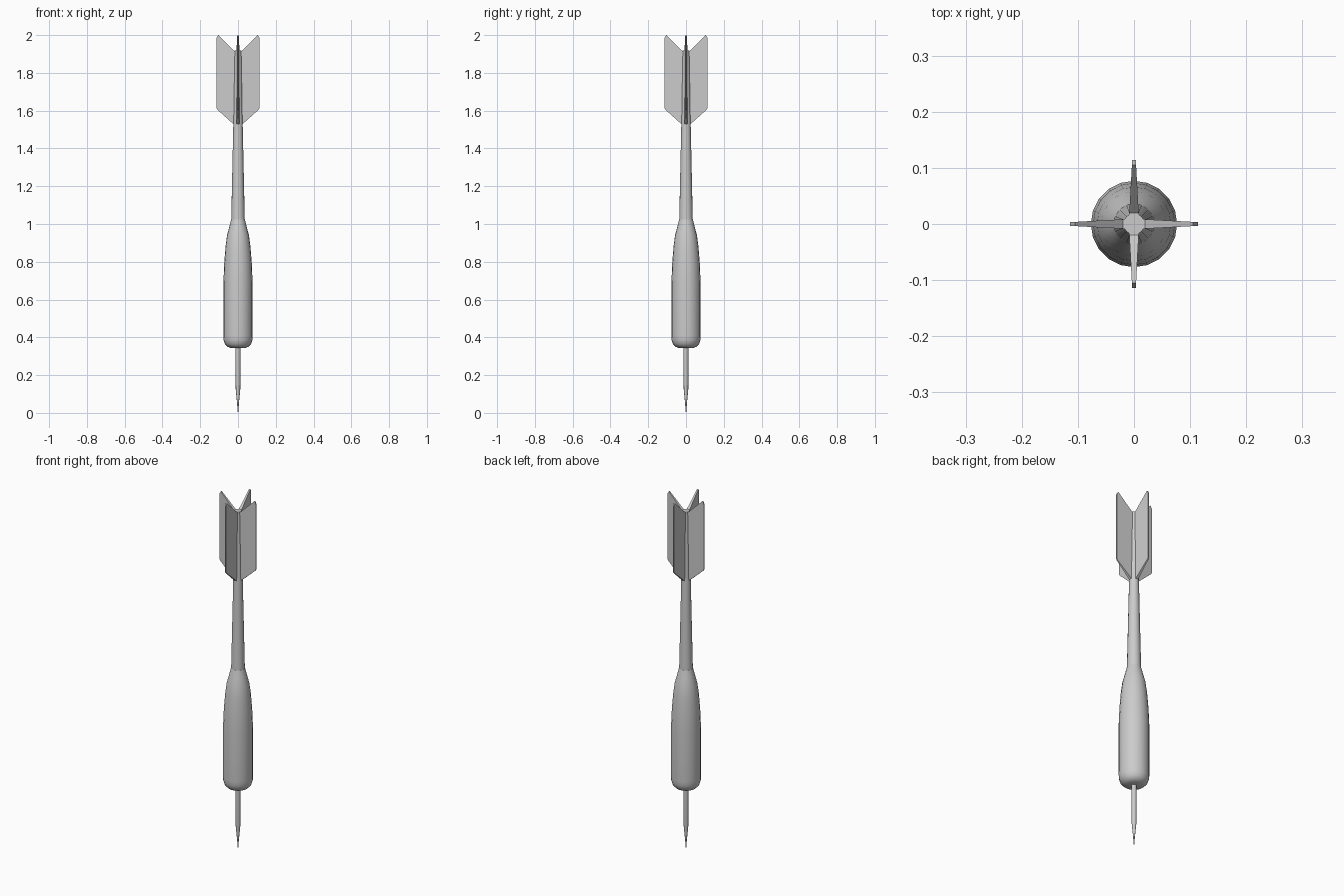
import bpy, bmesh
from math import cos, sin, pi, radians

if "Cube" in bpy.data.objects:
    bpy.data.objects.remove(bpy.data.objects["Cube"])


def finish(name, bm, angle):
    bmesh.ops.recalc_face_normals(bm, faces=bm.faces)
    mesh = bpy.data.meshes.new(name)
    bm.to_mesh(mesh)
    bm.free()
    ob = bpy.data.objects.new(name, mesh)
    bpy.context.collection.objects.link(ob)
    bpy.ops.object.select_all(action='DESELECT')
    bpy.context.view_layer.objects.active = ob
    ob.select_set(True)
    bpy.ops.object.shade_smooth_by_angle(angle=radians(angle))
    return ob


def lathe(name, profile, sides):
    """Closed round part from (radius, height) points."""
    bm = bmesh.new()
    rings = [[bm.verts.new((r * cos(2 * pi * i / sides), r * sin(2 * pi * i / sides), z))
              for i in range(sides)] for r, z in profile]
    for a, b in zip(rings, rings[1:]):
        for i in range(sides):
            j = (i + 1) % sides
            bm.faces.new((a[i], a[j], b[j], b[i]))
    bm.faces.new(rings[0][::-1])
    bm.faces.new(rings[-1])
    return finish(name, bm, 40)


# Steel point
lathe("needle", [(0.001, 0.0), (0.005, 0.05), (0.012, 0.125), (0.013, 0.36)], 12)

# Heavy grip with rounded nose and tapered shoulder
lathe("barrel", [(0.038, 0.343), (0.055, 0.35), (0.069, 0.364), (0.076, 0.386),
                 (0.077, 0.41), (0.077, 0.69), (0.073, 0.79), (0.066, 0.88),
                 (0.058, 0.94), (0.046, 0.985), (0.036, 1.025)], 20)

# Slim stem carrying the flights
lathe("shaft", [(0.036, 1.015), (0.025, 1.52), (0.019, 1.918)], 16)

# Four flights, thicker at the root than at the outer edge
outline = [(0.0, 1.51), (0.02, 1.525), (0.109, 1.605), (0.114, 1.615),
           (0.114, 1.985), (0.105, 2.0), (0.02, 1.917), (0.0, 1.917)]
for k in range(4):
    c, s = cos(k * pi / 2), sin(k * pi / 2)
    bm = bmesh.new()
    sheets = []
    for side in (-1, 1):
        sheet = []
        for x, z in outline:
            y = side * (0.0095 - 0.055 * x)
            sheet.append(bm.verts.new((c * x - s * y, s * x + c * y, z)))
        sheets.append(sheet)
        bm.faces.new(sheet)
    n = len(outline)
    for i in range(n):
        j = (i + 1) % n
        bm.faces.new((sheets[0][i], sheets[0][j], sheets[1][j], sheets[1][i]))
    finish(f"flight_{k + 1}", bm, 30)
